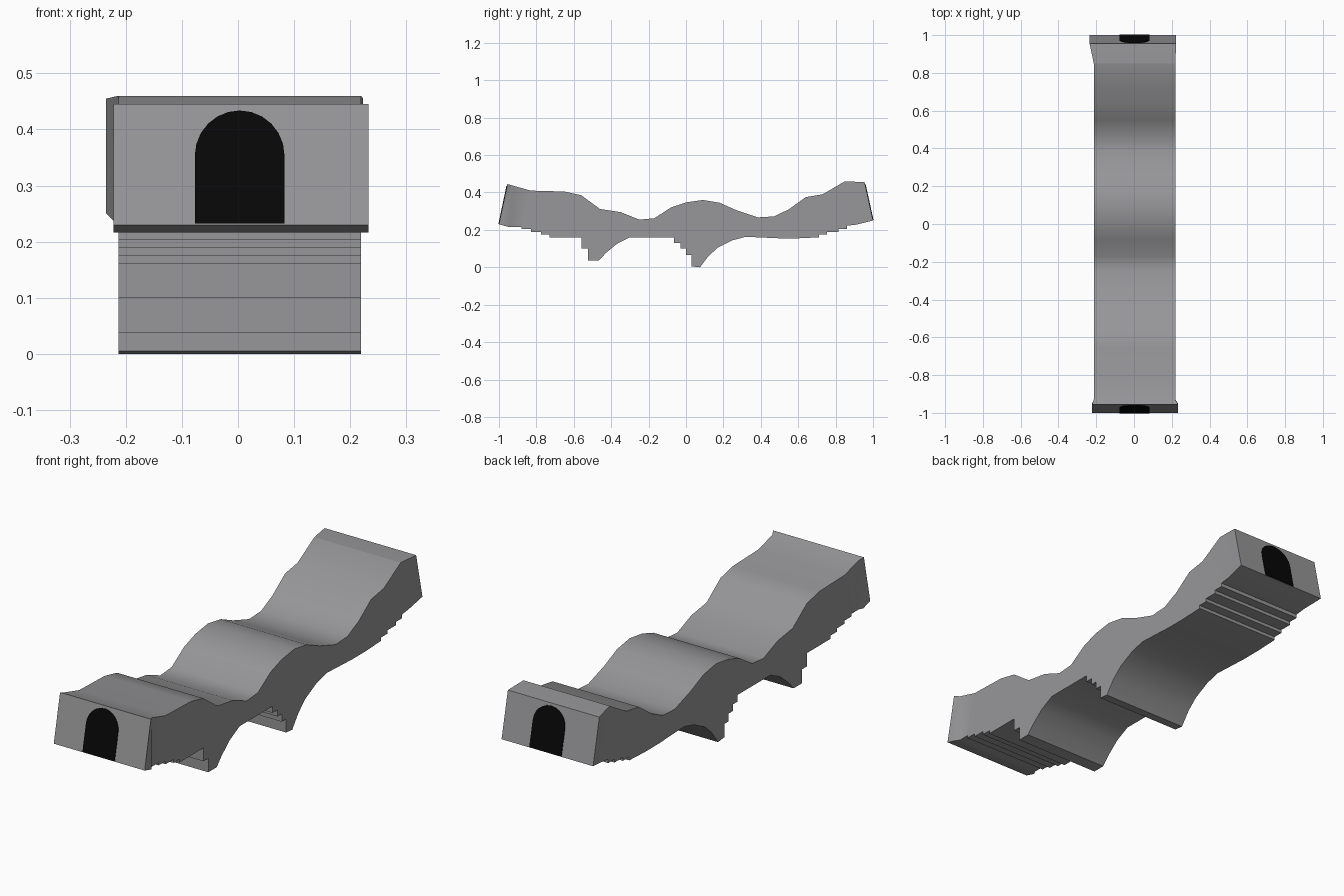
import bpy, bmesh, math
from mathutils import Vector

if "Cube" in bpy.data.objects:
    bpy.data.objects.remove(bpy.data.objects["Cube"])


def material(name, rgb):
    m = bpy.data.materials.new(name)
    m.diffuse_color = (*rgb, 1)
    m.use_nodes = True
    m.node_tree.nodes["Principled BSDF"].inputs["Base Color"].default_value = m.diffuse_color
    return m


STONE = material("grey stone", (0.31, 0.31, 0.32))
BLACK = material("black opening", (0.002, 0.002, 0.002))


def make_object(name, bm, mat):
    bmesh.ops.recalc_face_normals(bm, faces=bm.faces)
    me = bpy.data.meshes.new(name)
    bm.to_mesh(me)
    bm.free()
    me.materials.append(mat)
    ob = bpy.data.objects.new(name, me)
    bpy.context.collection.objects.link(ob)
    return ob


# Side outline (y, z): wavy top, then the underside
TOP = [(-1.0, .23), (-.955, .445), (-.83, .41), (-.65, .405), (-.56, .385),
       (-.46, .312), (-.35, .295), (-.25, .255), (-.17, .262), (-.08, .32),
       (0, .347), (.09, .36), (.18, .345), (.27, .305), (.385, .267),
       (.47, .272), (.55, .31), (.64, .375), (.73, .39), (.85, .46),
       (.955, .455), (1.0, .25)]
UNDER = [(.91, .228), (.86, .222)]


def steps(pts, moves):
    """Stair treads: move down/up in z, then along y."""
    y, z = pts[-1]
    for dz, dy in moves:
        pts.append((y, z + dz))
        y, z = y + dy, z + dz
        pts.append((y, z))


steps(UNDER, [(-.017, -.045), (-.015, -.06), (-.015, -.045)])
UNDER += [(.71, .16), (.6, .155), (.5, .155), (.32, .163), (.25, .145),
          (.17, .105), (.12, .06), (.08, .007), (.075, .0), (.03, .005)]
steps(UNDER, [(.06, -.03), (.035, -.03), (.03, -.035), (.03, -.235)])
UNDER += [(-.37, .125), (-.43, .075), (-.465, .037), (-.525, .037)]
steps(UNDER, [(.063, -.035), (.06, -.17), (.015, -.045), (.015, -.055),
              (.014, -.05), (.012, -.07)])

# Bridge body: extruded outline, flared at both ends
bm = bmesh.new()
face = bm.faces.new([bm.verts.new((-.213, y, z)) for y, z in TOP + UNDER])
ext = bmesh.ops.extrude_face_region(bm, geom=[face])
bmesh.ops.translate(bm, vec=(.432, 0, 0),
                    verts=[g for g in ext["geom"] if isinstance(g, bmesh.types.BMVert)])
for y in (-.93, .85):
    bmesh.ops.bisect_plane(bm, geom=bm.verts[:] + bm.edges[:] + bm.faces[:],
                           plane_co=(0, y, 0), plane_no=(0, 1, 0))
for v in bm.verts:
    if v.co.y < -.94:
        v.co.x = -.222 if v.co.x < 0 else .233
    elif v.co.y > .94:
        v.co.x = -.235 if v.co.x < 0 else .223
bmesh.ops.triangulate(bm, faces=[f for f in bm.faces if len(f.verts) > 4])
body = make_object("bridge_body", bm, STONE)
bpy.context.view_layer.objects.active = body
body.select_set(True)
bpy.ops.object.shade_smooth_by_angle(angle=math.radians(35))


# Arched black openings lying on the sloped end faces
def opening(name, low, high):
    base, up = Vector((0, *low)), Vector((0, *high)) - Vector((0, *low))
    tall = up.length
    up.normalize()
    out = Vector((0, math.copysign(up.z, low[0]), abs(up.y)))
    half, spring, top = .08, tall * .57, tall * .945
    shape = [(-half, .002), (half, .002)]
    shape += [(half * math.cos(a), spring + (top - spring) * math.sin(a))
              for a in (math.pi * i / 12 for i in range(13))]
    b = bmesh.new()
    f = b.faces.new([b.verts.new(base + Vector((x, 0, 0)) + up * t - out * .002)
                     for x, t in shape])
    e = bmesh.ops.extrude_face_region(b, geom=[f])
    bmesh.ops.translate(b, vec=out * .005,
                        verts=[g for g in e["geom"] if isinstance(g, bmesh.types.BMVert)])
    ob = make_object(name, b, BLACK)
    ob.location.x = .003


opening("front_opening", TOP[0], TOP[1])
opening("back_opening", TOP[-1], TOP[-2])
